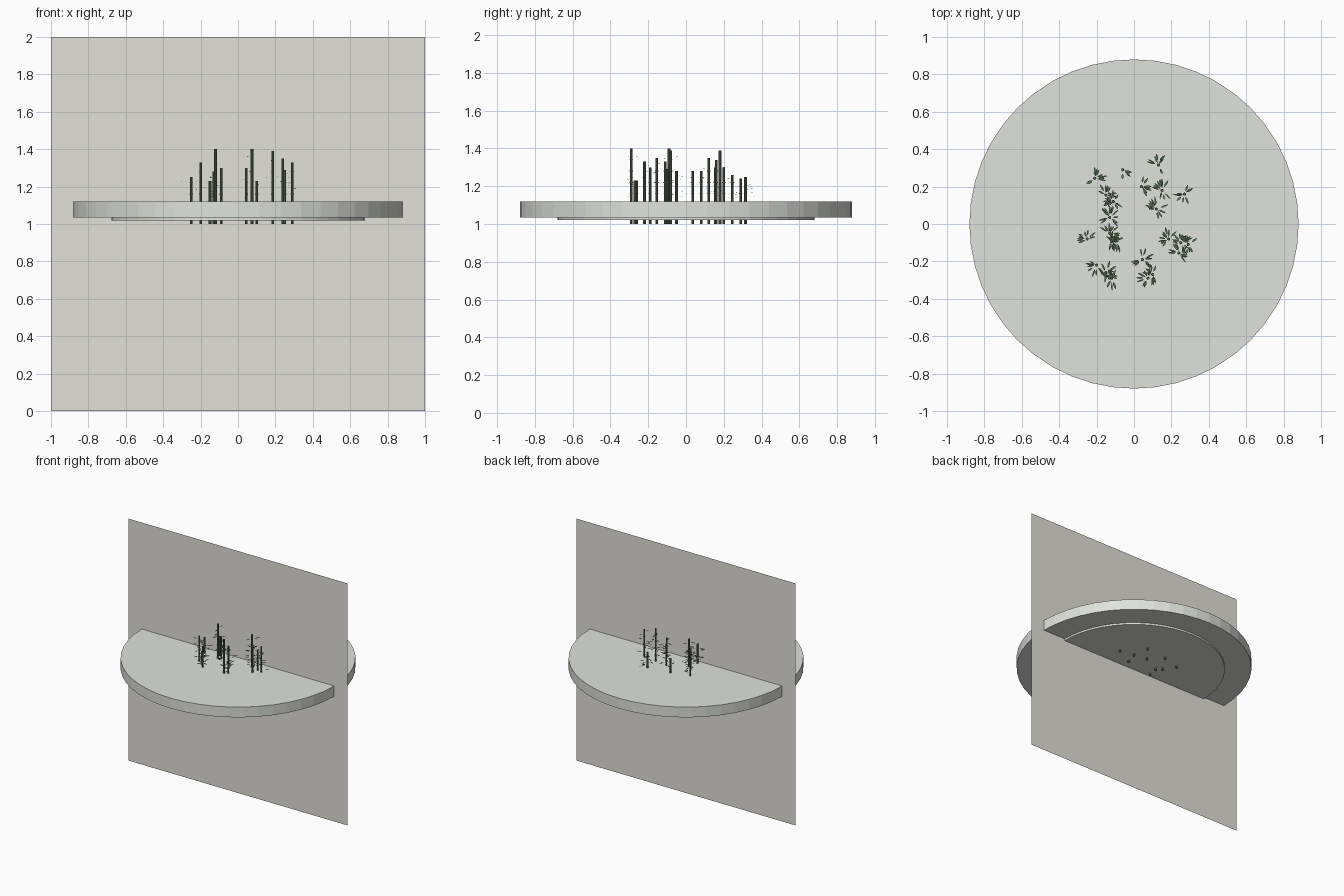
import bpy, bmesh, math, random
from mathutils import Matrix, Vector

if "Cube" in bpy.data.objects:
    bpy.data.objects.remove(bpy.data.objects["Cube"])

random.seed(7)


def material(name, rgb):
    m = bpy.data.materials.new(name)
    m.diffuse_color = (*rgb, 1)
    m.use_nodes = True
    m.node_tree.nodes["Principled BSDF"].inputs["Base Color"].default_value = m.diffuse_color
    return m


def finish(bm, name, mat):
    me = bpy.data.meshes.new(name)
    bm.to_mesh(me)
    bm.free()
    ob = bpy.data.objects.new(name, me)
    bpy.context.collection.objects.link(ob)
    me.materials.append(mat)
    return ob


def cylinder(bm, x, y, z0, z1, r, n):
    bmesh.ops.create_cone(bm, cap_ends=True, segments=n, radius1=r, radius2=r, depth=z1 - z0,
                          matrix=Matrix.Translation((x, y, (z0 + z1) / 2)))


def leaf(bm, x, y, z, angle, start, length, width):
    # flat pointed blade, nearly horizontal
    rot = Matrix.Rotation(angle, 4, 'Z') @ Matrix.Rotation(random.uniform(-0.06, 0.06), 4, 'Y')
    outline = [(0, 0), (0.35, -0.5), (0.7, -0.4), (1, 0), (0.7, 0.4), (0.35, 0.5)]
    bm.faces.new([bm.verts.new(Vector((x, y, z)) + rot @ Vector((start + u * length, v * width, 0)))
                  for u, v in outline])


stone = material("pale_stone", (0.74, 0.76, 0.72))
backing = material("backing_grey", (0.76, 0.75, 0.70))
cane = material("cane_green", (0.12, 0.17, 0.11))
foliage = material("leaf_green", (0.10, 0.17, 0.09))

# upright square sheet through the middle
bm = bmesh.new()
bmesh.ops.create_grid(bm, x_segments=1, y_segments=1, size=1,
                      matrix=Matrix.Translation((0, 0, 1)) @ Matrix.Rotation(math.pi / 2, 4, 'X'))
finish(bm, "upright_sheet", backing)

# round slab and its smaller foot
for name, z0, z1, r in (("round_slab", 1.035, 1.12, 0.88), ("slab_foot", 1.02, 1.035, 0.68)):
    bm = bmesh.new()
    cylinder(bm, 0, 0, z0, z1, r, 48)
    finish(bm, name, stone)

# bamboo: x, y, top height, facing of the leaf fan (degrees), fan spread, leaf count
stalks = [
    (-0.25, -0.08, 1.25, 130, 150, 9), (-0.20, -0.22, 1.33, 240, 110, 9),
    (-0.15, -0.26, 1.23, 20, 170, 11), (-0.12, -0.29, 1.29, 20, 170, 11),
    (-0.12, -0.09, 1.40, 20, 170, 14), (-0.13, -0.05, 1.28, 60, 160, 11),
    (-0.09, -0.09, 1.30, 220, 150, 9), (0.045, -0.19, 1.30, 320, 170, 12),
    (0.10, -0.27, 1.23, 180, 130, 8), (0.075, -0.29, 1.40, 150, 120, 9),
    (0.185, -0.08, 1.39, 100, 170, 13), (0.24, -0.155, 1.35, 60, 150, 12),
    (0.29, -0.11, 1.33, 170, 170, 10), (0.25, -0.10, 1.29, 30, 160, 10),
    (-0.21, 0.245, 1.26, 110, 150, 10), (-0.06, 0.29, 1.24, 330, 80, 5),
    (0.13, 0.315, 1.25, 60, 170, 11), (0.27, 0.16, 1.34, 150, 170, 9),
    (0.04, 0.20, 1.30, 40, 120, 8), (0.12, 0.08, 1.28, 60, 170, 13),
    (0.15, 0.18, 1.39, 180, 170, 11), (-0.15, 0.155, 1.30, 40, 170, 13),
    (-0.11, 0.12, 1.35, 200, 170, 13), (-0.13, 0.035, 1.28, 80, 170, 13),
]
canes, leaves = bmesh.new(), bmesh.new()
for x, y, top, facing, spread, count in stalks:
    cylinder(canes, x, y, 1.0, top, 0.007, 8)
    # node rings
    z = 1.16
    while z < top - 0.02:
        cylinder(canes, x, y, z - 0.002, z + 0.002, 0.0085, 8)
        z += 0.06
    for i in range(count):
        angle = math.radians(facing + random.uniform(-spread, spread) * 0.85)
        height = 1.14 + (top - 1.155) * (i + random.random()) / count
        leaf(leaves, x, y, height, angle, random.uniform(0.008, 0.025),
             random.uniform(0.03, 0.05), random.uniform(0.008, 0.012))
finish(canes, "bamboo_stalks", cane)
finish(leaves, "bamboo_leaves", foliage)
